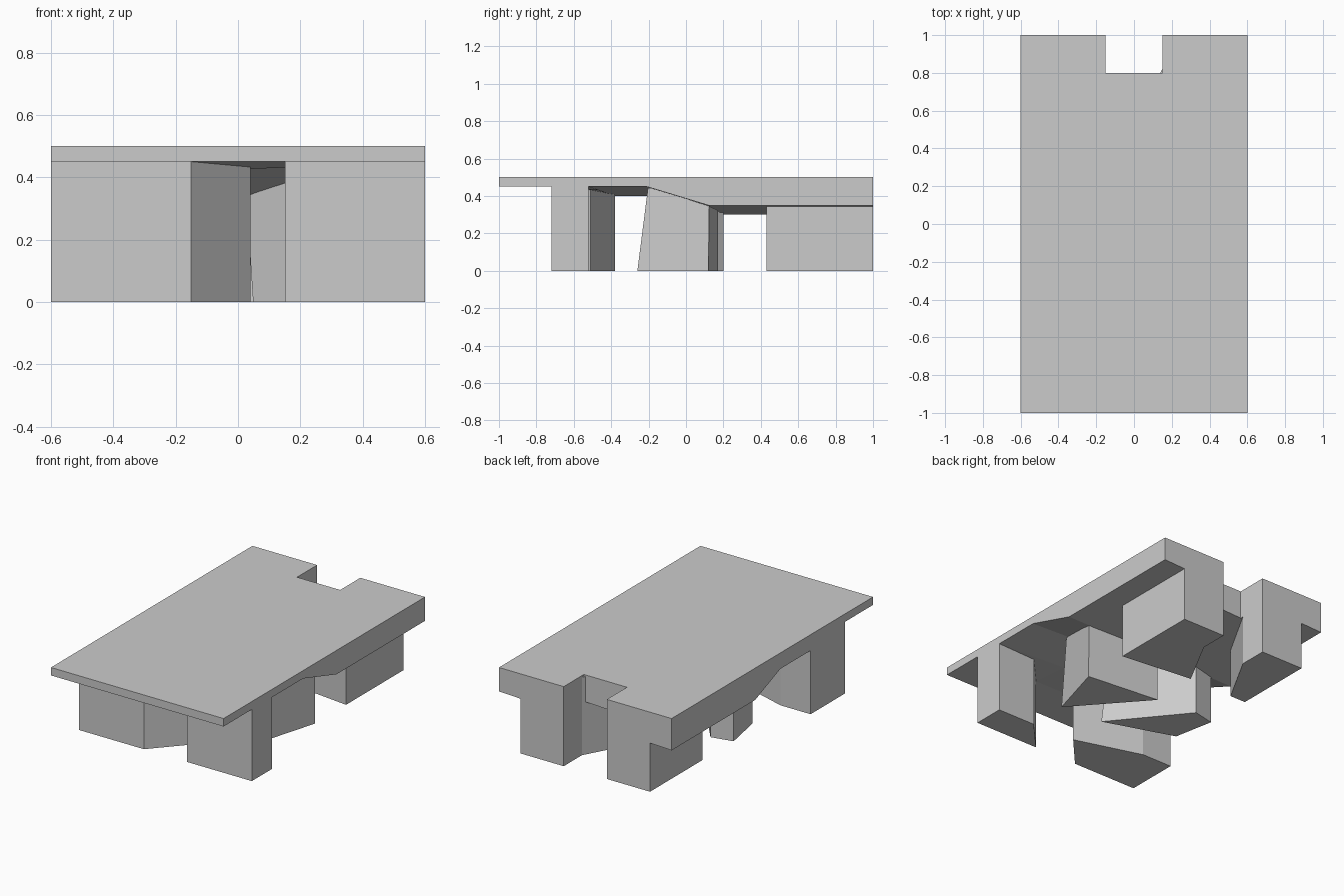
import bpy

if "Cube" in bpy.data.objects:
    bpy.data.objects.remove(bpy.data.objects["Cube"])


def make(name, verts, faces):
    me = bpy.data.meshes.new(name)
    me.from_pydata(verts, [], faces)
    me.validate()
    ob = bpy.data.objects.new(name, me)
    bpy.context.collection.objects.link(ob)
    bpy.context.view_layer.objects.active = ob
    bpy.ops.object.mode_set(mode='EDIT')
    bpy.ops.mesh.select_all(action='SELECT')
    bpy.ops.mesh.normals_make_consistent(inside=False)
    bpy.ops.object.mode_set(mode='OBJECT')
    return ob


def pillar(name, base, top=None, height=0.47):
    """Block lofted from a floor outline to an outline buried in the slab."""
    top = top or base
    n = len(base)
    verts = [(x, y, 0) for x, y in base] + [(x, y, height) for x, y in top]
    sides = [(i, (i + 1) % n, n + (i + 1) % n, n + i) for i in range(n)]
    return make(name, verts, [tuple(range(n))[::-1], tuple(range(n, 2 * n))] + sides)


# Roof slab: flat top, stepped underside lower on the left, notch at the back
# Each row: left y, left underside z, right y, right underside z
rows = [(-1, .45, -1, .45), (-.72, .45, -.72, .45), (-.38, .40, -.52, .45),
        (-.08, .40, -.21, .45), (.17, .30, .12, .35), (.8, .30, .8, .35), (1, .30, 1, .35)]
cols = [-.6, -.15, .15, .6]
verts = []
for ly, lz, ry, rz in rows:
    for x in cols:
        t = (x + .6) / 1.2
        y = ly + (ry - ly) * t
        verts += [(x, y, lz + (rz - lz) * t), (x, y, .5)]

R, C = len(rows) - 1, len(cols) - 1
cells = {(r, c) for r in range(R) for c in range(C)} - {(R - 1, 1)}


def vid(r, c, up):
    return (r * (C + 1) + c) * 2 + up


faces = []
for r, c in sorted(cells):
    ring = [(r, c), (r, c + 1), (r + 1, c + 1), (r + 1, c)]
    for up in (0, 1):
        faces.append([vid(a, b, up) for a, b in ring])
    # close the sides where there is no neighbouring cell
    for k, nb in enumerate([(r - 1, c), (r, c + 1), (r + 1, c), (r, c - 1)]):
        if nb not in cells:
            a, b = ring[k], ring[(k + 1) % 4]
            faces.append([vid(*a, 0), vid(*b, 0), vid(*b, 1), vid(*a, 1)])
make("roof_slab", verts, faces)

# Front blocks
pillar("front_left_block",
       [(-.6, -.72), (-.15, -.72), (.04, -.51), (-.39, -.38), (-.6, -.38)])
pillar("front_right_block",
       [(.15, -.72), (.6, -.72), (.6, -.52), (.335, -.52)])

# Middle blocks, with pointed corners that flare towards the floor
pillar("middle_right_block",
       [(.34, -.26), (.45, .12), (-.04, .17)],
       [(.35, -.20), (.45, .125), (-.04, .17)])
pillar("middle_left_block",
       [(.05, -.24), (-.31, .20), (-.45, .17), (-.40, -.09)],
       [(.02, -.20), (-.31, .20), (-.45, .17), (-.40, -.08)])

# Back blocks
pillar("back_right_block",
       [(.45, .43), (.45, 1), (.15, 1), (.15, .82), (-.03, .485)], height=.49)
pillar("back_left_block",
       [(-.45, .48), (-.45, 1), (-.15, 1), (-.15, .82), (-.34, .48)], height=.49)
